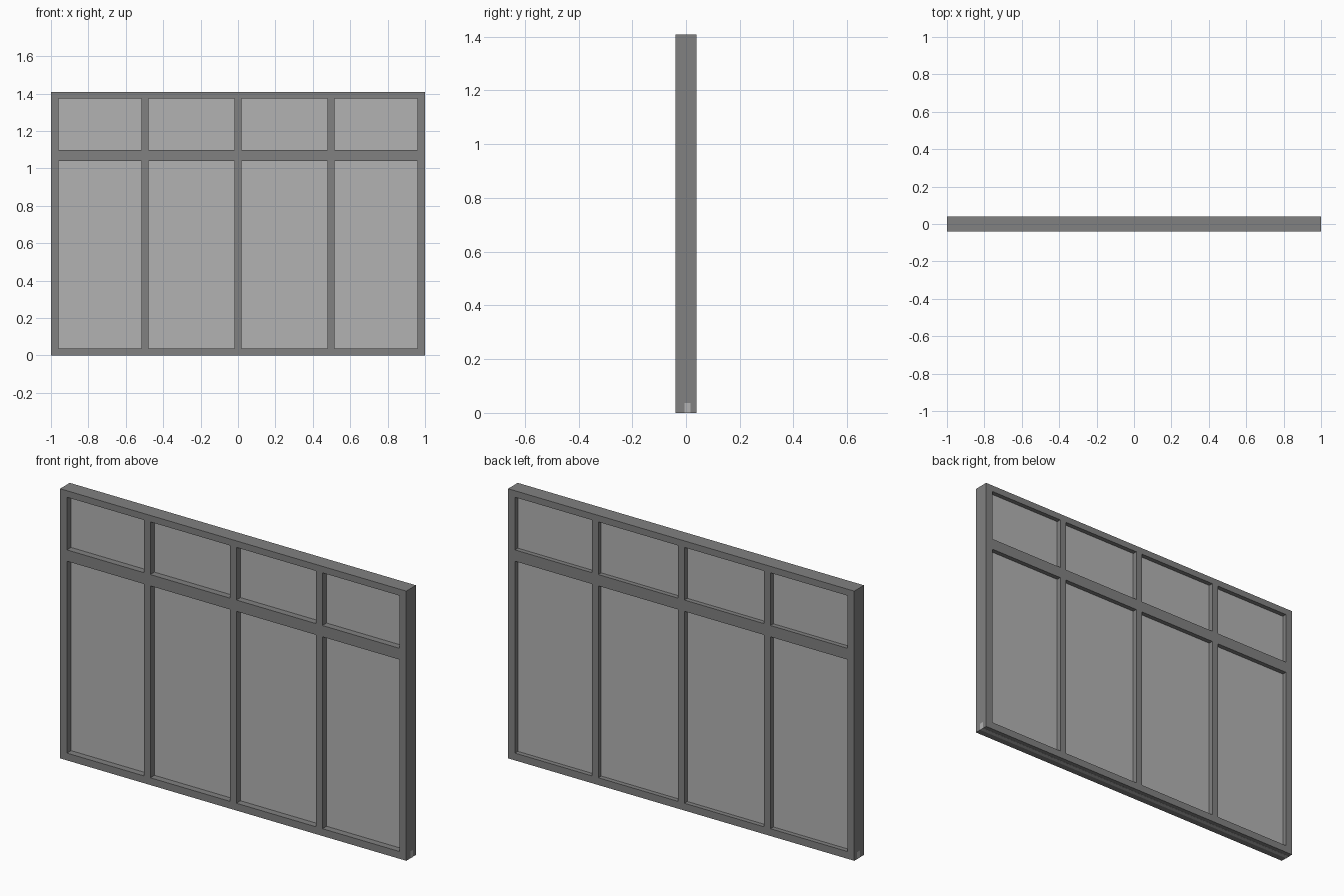
import bpy

if "Cube" in bpy.data.objects:
    bpy.data.objects.remove(bpy.data.objects["Cube"])

W, H, D = 1.0, 1.408, 0.04            # half width, height, half depth
SIDE, BAR = 0.96, 0.0185              # inner edge of stiles, half width of mullions
BOTTOM, TOP = 0.038, 1.374            # inner edges of bottom and top rails
TRANSOM = (1.04, 1.099)
GLASS_Y = (-0.006, 0.016)


def grey(name, v):
    m = bpy.data.materials.new(name)
    m.diffuse_color = (v, v, v, 1)
    m.use_nodes = True
    m.node_tree.nodes["Principled BSDF"].inputs["Base Color"].default_value = m.diffuse_color
    return m


frame_mat, glass_mat = grey("frame_grey", 0.22), grey("glass_grey", 0.45)


def box(name, x, y, z, mat=frame_mat):
    """Axis-aligned box from (min, max) ranges."""
    bpy.ops.mesh.primitive_cube_add(size=1)
    o = bpy.context.object
    o.name = name
    o.location = [(a + b) / 2 for a, b in (x, y, z)]
    o.scale = [b - a for a, b in (x, y, z)]
    bpy.ops.object.transform_apply(location=True, scale=True)
    o.data.materials.append(mat)
    return o


depth = (-D, D)

# Outer stiles
box("left_stile", (-W, -SIDE), depth, (0, H))
box("right_stile", (SIDE, W), depth, (0, H))

# Horizontal rails fitted between the stiles
for name, z in (("bottom_rail", (0, BOTTOM)),
                ("transom_rail", TRANSOM),
                ("top_rail", (TOP, H))):
    box(name, (-SIDE, SIDE), depth, z)

# Vertical mullions: long ones below the transom, short ones above
for x in (-0.497, 0, 0.497):
    for name, z in (("lower_mullion", (BOTTOM, TRANSOM[0])),
                    ("upper_mullion", (TRANSOM[1], TOP))):
        box(name, (x - BAR, x + BAR), depth, z)

# Glass sheet set into the frame
box("glass", (-SIDE - 0.005, SIDE + 0.005), GLASS_Y, (BOTTOM - 0.005, TOP + 0.005), glass_mat)

# Pale glazing strip showing at the ends and underside of the bottom rail
box("bottom_strip", (-W - 0.0005, W + 0.0005), GLASS_Y, (-0.0005, BOTTOM - 0.002), glass_mat)
